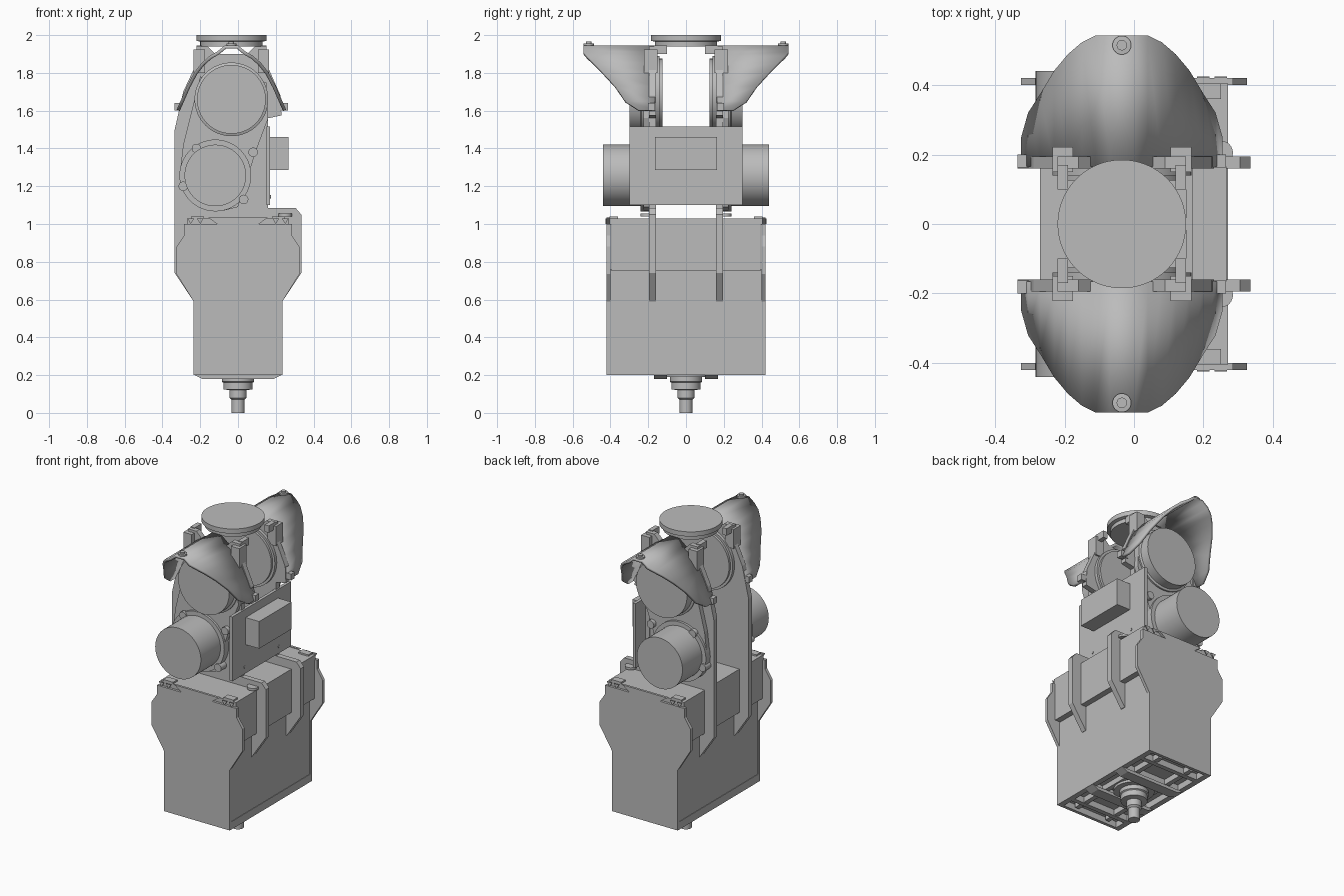
import bpy, bmesh, math
from mathutils import Matrix, Vector

if "Cube" in bpy.data.objects:
    bpy.data.objects.remove(bpy.data.objects["Cube"])

grey = bpy.data.materials.new("plain_grey")
grey.use_nodes = True
grey.diffuse_color = (0.5, 0.5, 0.5, 1)
grey.node_tree.nodes["Principled BSDF"].inputs["Base Color"].default_value = (0.5, 0.5, 0.5, 1)

CX = -0.035  # centre line of the lamp head


def finish(name, bm, pair=False, smooth=False):
    """Turn a bmesh into an object; pair repeats it at the other end in y."""
    bmesh.ops.recalc_face_normals(bm, faces=bm.faces)
    mesh = bpy.data.meshes.new(name)
    bm.to_mesh(mesh)
    bm.free()
    mesh.materials.append(grey)
    ob = bpy.data.objects.new(name, mesh)
    bpy.context.collection.objects.link(ob)
    if pair:
        mod = ob.modifiers.new("both_ends", "MIRROR")
        mod.use_axis = (False, True, False)
        mod.use_mirror_merge = False
    if smooth:
        bpy.ops.object.select_all(action="DESELECT")
        ob.select_set(True)
        bpy.context.view_layer.objects.active = ob
        bpy.ops.object.shade_smooth_by_angle(angle=math.radians(30))
    return ob


def box(name, x, y, z, pair=False):
    bm = bmesh.new()
    size = Vector((x[1] - x[0], y[1] - y[0], z[1] - z[0]))
    mid = Vector((x[0] + x[1], y[0] + y[1], z[0] + z[1])) / 2
    bmesh.ops.create_cube(bm, size=1, matrix=Matrix.Translation(mid) @ Matrix.Diagonal(size.to_4d()))
    return finish(name, bm, pair)


def prism(name, outline, y0, y1, pair=True):
    """Extrude an x-z outline along y."""
    bm = bmesh.new()
    face = bm.faces.new([bm.verts.new((x, y0, z)) for x, z in outline])
    new = bmesh.ops.extrude_face_region(bm, geom=[face])["geom"]
    bmesh.ops.translate(bm, vec=(0, y1 - y0, 0), verts=[v for v in new if isinstance(v, bmesh.types.BMVert)])
    return finish(name, bm, pair)


def lathe(name, profile, matrix, pair=False, steps=64):
    """Spin a radius-height profile about a local z axis."""
    bm = bmesh.new()
    pts = [(0, profile[0][1])] + profile + [(0, profile[-1][1])]
    verts = [bm.verts.new((r, 0, h)) for r, h in pts]
    edges = [bm.edges.new(e) for e in zip(verts, verts[1:])]
    bmesh.ops.spin(bm, geom=verts + edges, cent=(0, 0, 0), axis=(0, 0, 1),
                   angle=math.tau, steps=steps)
    bmesh.ops.remove_doubles(bm, verts=bm.verts, dist=0.0001)
    bmesh.ops.transform(bm, matrix=matrix, verts=bm.verts)
    return finish(name, bm, pair, smooth=True)


def along_y(x, z):
    return Matrix.Translation((x, 0, z)) @ Matrix.Rotation(-math.pi / 2, 4, "X")


def upright(x=0, y=0):
    return Matrix.Translation((x, y, 0))


def symmetric(half, cx=0):
    """Outline from its right half, listed bottom to top."""
    return [(cx + x, z) for x, z in half] + [(cx - x, z) for x, z in reversed(half)]


# Base cabinet
box("cabinet_lower", (-0.232, 0.232), (-0.405, 0.405), (0.24, 0.76))
box("cabinet_upper", (-0.27, 0.27), (-0.395, 0.395), (0.75, 1.0))
box("cabinet_lid", (-0.27, 0.27), (-0.405, 0.405), (0.995, 1.03))
prism("end_plate", symmetric([(0.14, 0.2), (0.235, 0.2), (0.235, 0.59), (0.325, 0.735), (0.325, 0.88),
                              (0.285, 0.94), (0.285, 1.0), (0.26, 1.0)]), 0.4, 0.42)
prism("end_top_lip", symmetric([(0.11, 1.0), (0.16, 1.035)]), 0.405, 0.42)
for s in (-1, 1):
    side = "left" if s > 0 else "right"
    box(side + "_bottom_rail", sorted((s * 0.2, s * 0.235)), (-0.4, 0.4), (0.2, 0.25))
    box(side + "_lid_catch", sorted((s * 0.18, s * 0.25)), (0.36, 0.405), (1.03, 1.04), True)
    for x in (0.2, 0.25):
        prism(side + "_lip_tooth", [(s * (x - 0.018), 1.03), (s * (x + 0.018), 1.03), (s * x, 1.0)],
              0.42, 0.425)

# Underside ribs and spigot
for y in (0.13, 0.3):
    box("bottom_cross_rib", (-0.21, 0.21), (y, y + 0.03), (0.2, 0.25), True)
for x in (-0.13, 0.1):
    box("bottom_long_rib", (x, x + 0.03), (-0.38, 0.38), (0.205, 0.25))
prism("bottom_skid", symmetric([(0.19, 0.18), (0.23, 0.2)]), 0.1, 0.17)
lathe("spigot", [(0.12, 0.25), (0.12, 0.19), (0.085, 0.19), (0.085, 0.165), (0.078, 0.16), (0.078, 0.125),
                 (0.045, 0.12), (0.045, 0.08), (0.034, 0.07), (0.034, 0)], upright())

# Tall side frames, with raised posts and a dip at the top
prism("side_frame", [(-0.235, 0.59), (0.235, 0.59), (0.335, 0.74), (0.335, 1.05), (0.305, 1.085),
                     (0.16, 1.085), (0.16, 1.56), (0.23, 1.575), (0.225, 1.68), (0.15, 1.85),
                     (0.15, 1.94), (0.09, 1.94), (0.05, 1.9), (-0.12, 1.9), (-0.16, 1.94),
                     (-0.22, 1.94), (-0.22, 1.85), (-0.29, 1.7), (-0.335, 1.5), (-0.335, 0.74)],
      0.16, 0.195)
for x in (-0.205, 0.135):
    box("top_post", (x - 0.03, x + 0.03), (0.15, 0.222), (1.8, 1.925), True)
    box("top_bracket", (x - 0.015, x + 0.015), (0.1, 0.17), (1.9, 1.945), True)
lathe("frame_foot", [(0.035, 1.04), (0.035, 1.055)], upright(0.25, 0.205), True, 24)

# Round cap on top
lathe("top_cap", [(0.165, 1.94), (0.165, 1.965), (0.185, 1.97), (0.185, 2.0)], upright(CX), steps=96)

# Tilted lamp housings
prism("lamp_backplate", [(-0.25, 1.12), (-0.08, 1.07), (0.0, 1.09), (0.1, 1.4), (0.16, 1.56),
                         (0.15, 1.75), (-0.2, 1.78), (-0.29, 1.42), (-0.31, 1.25)], 0.19, 0.225)
lathe("lens", [(0.195, 0.19), (0.195, 0.235), (0.182, 0.24), (0.182, 0.3)], along_y(CX, 1.66), True)
lathe("lens_inner_ring", [(0.2, 0.165), (0.2, 0.14), (0.185, 0.14), (0.185, 0.125)],
      along_y(CX, 1.69), True)
lathe("drum", [(0.19, 0.19), (0.19, 0.24), (0.163, 0.24), (0.163, 0.44)], along_y(-0.12, 1.257), True)
for x, z in ((0.08, 1.38), (0.03, 1.13), (-0.29, 1.2), (-0.22, 1.4)):
    lathe("drum_clamp", [(0.025, 0.19), (0.025, 0.25)], along_y(x, z), True, 16)

# Hoods: an arch whose front edge is cut back towards the sides
arch = [(0.29, 1.605), (0.27, 1.65), (0.235, 1.73), (0.195, 1.805), (0.155, 1.855), (0.115, 1.89),
        (0.075, 1.913), (0.035, 1.945)]
cut = [(1.605, 0.25), (1.62, 0.3), (1.73, 0.375), (1.82, 0.455), (1.91, 0.543), (1.96, 0.543)]


def front_edge(z):
    for (z0, y0), (z1, y1) in zip(cut, cut[1:]):
        if z <= z1:
            return y0 + (y1 - y0) * (z - z0) / (z1 - z0)


bm = bmesh.new()
rows = [[bm.verts.new((x, y, z)) for y in (0.165, front_edge(z))] for x, z in symmetric(arch, CX)]
for a, b in zip(rows, rows[1:]):
    bm.faces.new((a[0], a[1], b[1], b[0]))
hood = finish("hood", bm, smooth=True)
shell = hood.modifiers.new("shell", "SOLIDIFY")
shell.thickness = 0.018
shell.offset = -1 if hood.data.polygons[len(arch) - 1].normal.z > 0 else 1
ends = hood.modifiers.new("both_ends", "MIRROR")
ends.use_axis = (False, True, False)
ends.use_mirror_merge = False
lathe("hood_bolt", [(0.027, 1.93), (0.027, 1.955), (0.015, 1.956), (0.015, 1.965)],
      upright(CX, 0.515), True, 24)
for s in (-1, 1):
    x = CX + s * 0.275
    box("hood_foot", (x - 0.025, x + 0.025), (0.163, 0.2), (1.6, 1.64), True)

# Control panel on the left side
box("panel", (0.15, 0.17), (-0.3, 0.3), (1.1, 1.515))
box("panel_box", (0.165, 0.267), (-0.165, 0.165), (1.285, 1.46))
box("panel_mount", (0.12, 0.155), (0.16, 0.2), (1.15, 1.48), True)
for y in (-0.175, 0.175):
    lathe("panel_screw", [(0.009, 0.165), (0.009, 0.174)],
          Matrix.Translation((0, y, 1.145)) @ Matrix.Rotation(math.pi / 2, 4, "Y"), steps=12)
